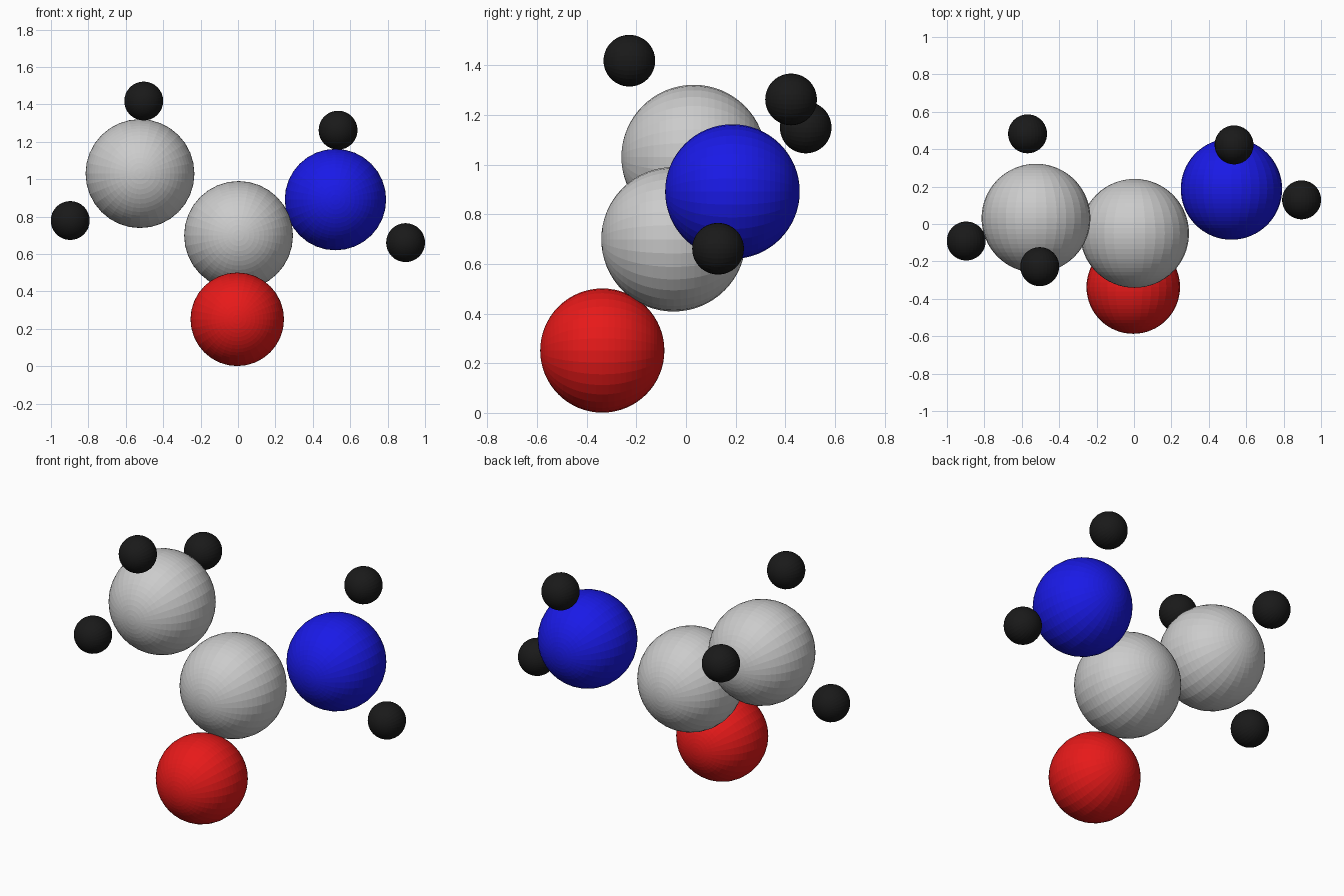
import bpy
from math import radians

if "Cube" in bpy.data.objects:
    bpy.data.objects.remove(bpy.data.objects["Cube"])


def material(name, rgb):
    m = bpy.data.materials.new(name)
    m.diffuse_color = (*rgb, 1)
    m.use_nodes = True
    m.node_tree.nodes["Principled BSDF"].inputs["Base Color"].default_value = m.diffuse_color
    return m


def atom(name, radius, location, mat=None):
    # Sphere with its poles on the front-back axis
    bpy.ops.mesh.primitive_uv_sphere_add(
        segments=32, ring_count=32, radius=radius,
        location=location, rotation=(radians(90), 0, 0))
    ob = bpy.context.object
    ob.name = name
    if mat:
        ob.data.materials.append(mat)


red = material("red", (0.8, 0.01, 0.01))
blue = material("blue", (0.01, 0.01, 0.8))
black = material("black", (0.01, 0.01, 0.01))

# Large atoms
atom("carbon_center", 0.291, (0.003, -0.05, 0.699))
atom("carbon_methyl", 0.291, (-0.524, 0.031, 1.03))
atom("nitrogen", 0.271, (0.521, 0.187, 0.891), blue)
atom("oxygen", 0.25, (-0.004, -0.337, 0.251), red)

# Hydrogens on the methyl carbon and on the nitrogen
hydrogens = {
    "methyl_hydrogen": [(-0.504, -0.228, 1.418), (-0.897, -0.091, 0.779),
                        (-0.569, 0.482, 1.149)],
    "amine_hydrogen": [(0.535, 0.423, 1.262), (0.896, 0.129, 0.661)],
}
for name, places in hydrogens.items():
    for i, place in enumerate(places, 1):
        atom(f"{name}_{i}", 0.104, place, black)
